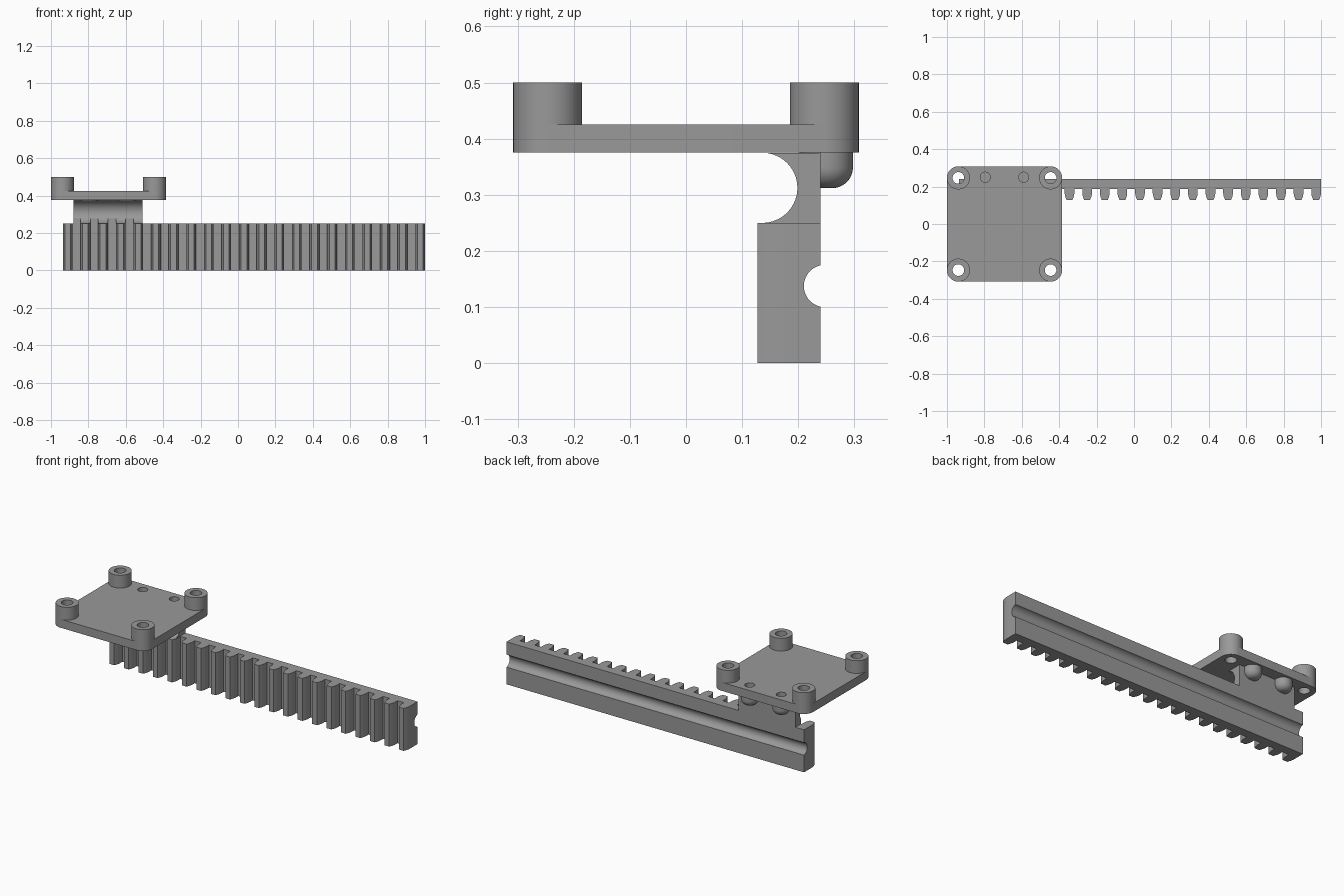
import bpy, bmesh, math

if "Cube" in bpy.data.objects:
    bpy.data.objects.remove(bpy.data.objects["Cube"])

grey = bpy.data.materials.new("mid grey plastic")
grey.diffuse_color = (0.32, 0.32, 0.32, 1)
grey.use_nodes = True
grey.node_tree.nodes["Principled BSDF"].inputs["Base Color"].default_value = grey.diffuse_color


def finish(name, bm):
    bmesh.ops.recalc_face_normals(bm, faces=bm.faces)
    me = bpy.data.meshes.new(name)
    bm.to_mesh(me)
    bm.free()
    me.materials.append(grey)
    ob = bpy.data.objects.new(name, me)
    bpy.context.collection.objects.link(ob)
    return ob


def add_prism(bm, pts, lo, hi, axis="z"):
    """Extrude a closed outline: (x, y) along z, or (y, z) along x."""
    place = (lambda p, t: (p[0], p[1], t)) if axis == "z" else (lambda p, t: (t, p[0], p[1]))
    a = [bm.verts.new(place(p, lo)) for p in pts]
    b = [bm.verts.new(place(p, hi)) for p in pts]
    bm.faces.new(a)
    bm.faces.new(b[::-1])
    for i in range(len(pts)):
        j = (i + 1) % len(pts)
        bm.faces.new((a[i], a[j], b[j], b[i]))


def prism(name, pts, lo, hi, axis="z"):
    bm = bmesh.new()
    add_prism(bm, pts, lo, hi, axis)
    return finish(name, bm)


def arc(cx, cy, r, a0, a1, n):
    return [(cx + r * math.cos(math.radians(a0 + (a1 - a0) * i / n)),
             cy + r * math.sin(math.radians(a0 + (a1 - a0) * i / n))) for i in range(n + 1)]


def lathe(name, profile, x, y, closed=False, n=48):
    """Spin an (r, z) profile around a vertical axis at x, y."""
    bm = bmesh.new()
    vs = [bm.verts.new((x + r, y, z)) for r, z in profile]
    es = [bm.edges.new(p) for p in zip(vs, vs[1:])]
    bmesh.ops.spin(bm, geom=vs + es, cent=(x, y, 0), axis=(0, 0, 1),
                   angle=math.tau, steps=n, use_duplicate=False)
    bmesh.ops.remove_doubles(bm, verts=bm.verts, dist=1e-5)
    return finish(name, bm)


def cut(ob, cutter):
    cutter.hide_render = True
    m = ob.modifiers.new("cut", "BOOLEAN")
    m.operation = "DIFFERENCE"
    m.solver = "EXACT"
    m.object = cutter
    bpy.context.view_layer.objects.active = ob
    bpy.ops.object.modifier_apply(modifier=m.name)


def smooth(ob):
    bpy.ops.object.select_all(action="DESELECT")
    ob.select_set(True)
    bpy.context.view_layer.objects.active = ob
    bpy.ops.object.shade_smooth_by_angle(angle=math.radians(30))


PITCH, ROOT, BACK = 0.0942, 0.188, 0.24
TEETH = [0.974 - PITCH * i for i in range(20, -1, -1)]
FLANK = [(0.026, ROOT), (0.026, 0.163), (0.023, 0.147), (0.015, 0.127)]

# Toothed rack with a round groove along its back
outline = [(1.0, BACK), (-0.936, BACK)]
for c in TEETH:
    outline += [(c - w, y) for w, y in FLANK] + [(c + w, y) for w, y in FLANK[::-1]]
rack = prism("toothed_rack", outline, 0, 0.25)
groove = prism("groove_cutter", arc(0.2475, 0.1375, 0.0375, 0, 352.5, 47), -1.1, 1.1, "x")
cut(rack, groove)

# Support web with a hollow front, notched where it meets the teeth
web_pts = [(BACK, 0.25), (BACK, 0.375)] + arc(0.136, 0.3125, 0.0625, 82, -90, 32)
web = prism("support_web", web_pts, -0.88, -0.51, "x")
bm = bmesh.new()
for a, b in zip(TEETH[:5], TEETH[1:6]):
    gap = [(a + w, y) for w, y in FLANK] + [(b - w, y) for w, y in FLANK[::-1]]
    add_prism(bm, gap, 0.2, 0.3125)
notches = finish("notch_cutter", bm)
cut(web, notches)

# Mounting plate with rounded corners
CX, CY, HX, R = -0.6925, 0.0, 0.2465, 0.0615
plate_pts = []
for sx, sy, a in ((1, 1, 0), (-1, 1, 90), (-1, -1, 180), (1, -1, 270)):
    plate_pts += arc(CX + sx * HX, CY + sy * HX, R, a, a + 90, 12)
plate = prism("mounting_plate", plate_pts, 0.375, 0.425)

# Drilled corner holes and blind screw holes
bm = bmesh.new()
corners = [(CX + sx * HX, CY + sy * HX) for sx in (-1, 1) for sy in (-1, 1)]
for x, y in corners:
    add_prism(bm, arc(x, y, 0.031, 0, 352.5, 47), 0.3, 0.6)
corner_drill = finish("corner_drill", bm)
bm = bmesh.new()
sockets = [(-0.795, 0.25), (-0.59, 0.25)]
for x, y in sockets:
    add_prism(bm, arc(x, y, 0.027, 0, 352.5, 47), 0.34, 0.6)
socket_drill = finish("socket_drill", bm)
cut(plate, corner_drill)
cut(plate, socket_drill)
cut(web, socket_drill)

parts = [rack, web, plate]

# Tubular corner posts
for i, (x, y) in enumerate(corners):
    parts.append(lathe(f"corner_post_{i + 1}",
                       [(R, 0.425), (R, 0.5), (0.031, 0.5), (0.031, 0.425)], x, y))

# Rounded caps below the blind holes
for i, (x, y) in enumerate(sockets):
    prof = [(0.027, 0.375), (0.027, 0.34), (0, 0.34)]
    cap = [(0.0475, 0.375)] + arc(0.0105, 0.349, 0.037, 0, -90, 10) + [(0, 0.312)]
    bore = lathe(f"screw_bore_{i + 1}", prof, x, y)
    bore.data.flip_normals()
    parts += [lathe(f"screw_cap_{i + 1}", cap, x, y), bore]

for ob in parts:
    smooth(ob)
for ob in (groove, notches, corner_drill, socket_drill):
    bpy.data.objects.remove(ob)
